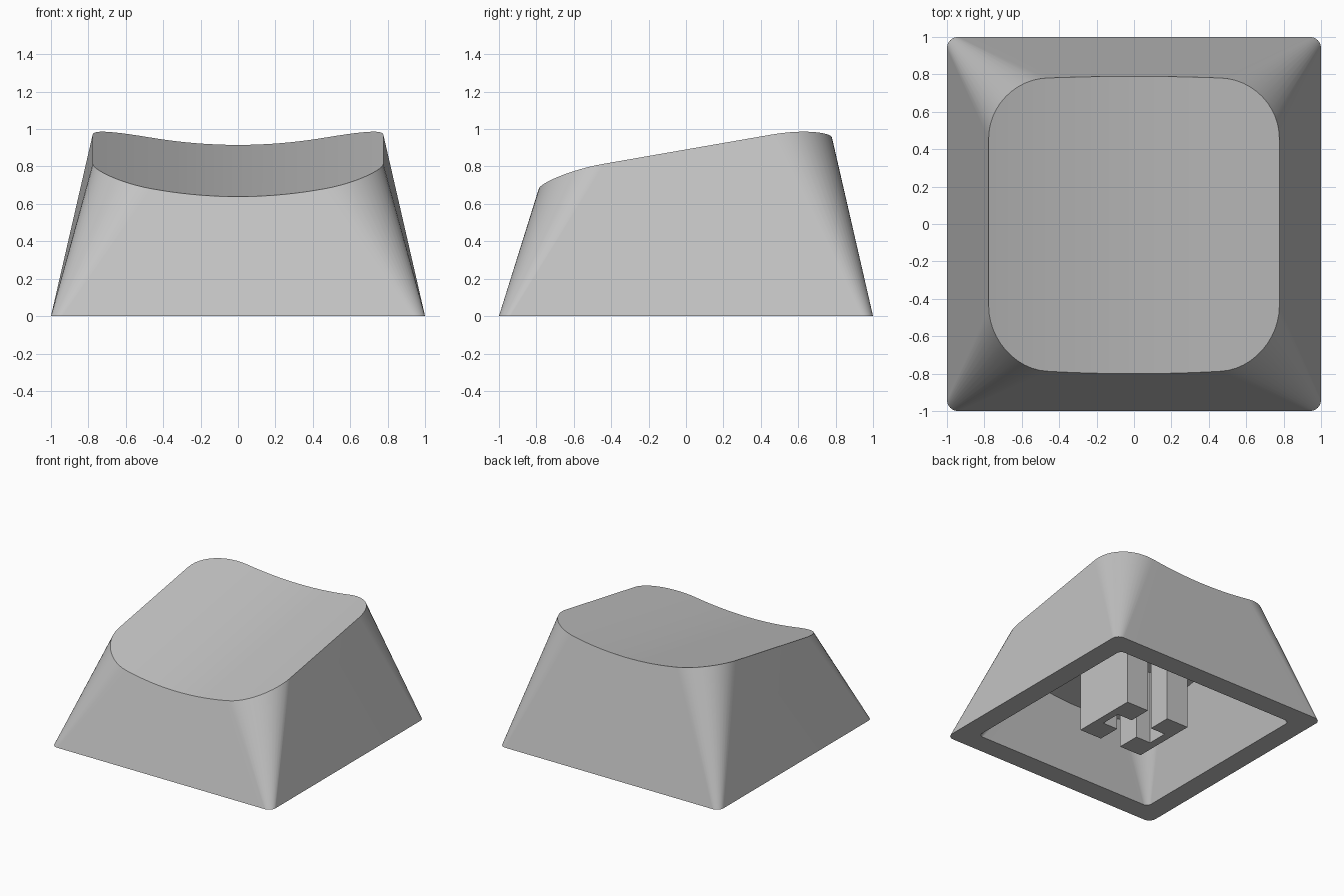
import bpy
import bmesh
import math

default = bpy.data.objects.get("Cube")
if default:
    bpy.data.objects.remove(default, do_unlink=True)

plastic = bpy.data.materials.new("grey_plastic")
plastic.use_nodes = True
colour = (0.55, 0.55, 0.55, 1)
plastic.diffuse_color = colour
plastic.node_tree.nodes["Principled BSDF"].inputs["Base Color"].default_value = colour

FRONT_SLOPE, BACK_SLOPE = 0.3125, 0.23
THICKNESS = 0.165


def dish(x, y):
    """Height of the tilted, scooped top."""
    return 0.778 + 0.174 * y + 0.187 * x * x


def columns(half, rx, drop, steps=12, flat=16):
    """Half outline from left to right: x position and share of full depth."""
    corner = [(half - rx + rx * math.sin(a), 1 - drop + drop * math.cos(a))
              for a in (i * math.pi / 2 / steps for i in range(1, steps + 1))]
    edge = half - rx
    middle = [(-edge + 2 * edge * i / flat, 1) for i in range(flat + 1)]
    return [(-x, v) for x, v in reversed(corner)] + middle + corner


def base_ring(half, radius):
    cols = columns(half, radius, radius / half)
    front = [(x, -v * half, 0) for x, v in cols]
    return front + [(x, v * half, 0) for x, v in reversed(cols)]


def top_ring(base, half, rx, drop, lower):
    """Outline where the sloping walls meet the dished surface."""
    def meet(x, v, side):
        slope = FRONT_SLOPE if side < 0 else BACK_SLOPE
        y = 0
        for _ in range(20):
            z = dish(x, y) - lower
            y = side * v * (base - slope * z)
        return (x, y, dish(x, y) - lower)
    cols = columns(half, rx, drop)
    return [meet(x, v, -1) for x, v in cols] + [meet(x, v, 1) for x, v in reversed(cols)]


def finish(bm, name):
    bmesh.ops.recalc_face_normals(bm, faces=bm.faces[:])
    mesh = bpy.data.meshes.new(name)
    bm.to_mesh(mesh)
    bm.free()
    mesh.materials.append(plastic)
    obj = bpy.data.objects.new(name, mesh)
    bpy.context.collection.objects.link(obj)
    return obj


# Hollow cap shell: ceiling, inner walls, rim, outer walls and dished top
bm = bmesh.new()
rings = [[bm.verts.new(p) for p in ring] for ring in (
    top_ring(0.83, 0.645, 0.22, 0.32, THICKNESS),
    base_ring(0.83, 0.04),
    base_ring(1.0, 0.06),
    top_ring(1.0, 0.777, 0.31, 0.41, 0))]
count = len(rings[0])
for low, high in zip(rings, rings[1:]):
    for i in range(count):
        j = (i + 1) % count
        bm.faces.new((low[i], low[j], high[j], high[i]))
for ring in (rings[0], rings[-1]):
    for i in range(count // 2 - 1):
        bm.faces.new((ring[i], ring[i + 1], ring[count - 2 - i], ring[count - 1 - i]))
shell = finish(bm, "cap_shell")
bpy.ops.object.select_all(action="DESELECT")
shell.select_set(True)
bpy.context.view_layer.objects.active = shell
bpy.ops.object.shade_smooth_by_angle(angle=math.radians(35))
weighted = shell.modifiers.new("even_shading", "WEIGHTED_NORMAL")
weighted.keep_sharp = True

# Mounting stem: two notched halves leaving a cross-shaped socket
half_profile = [(0.095, 0.275), (0.295, 0.275), (0.295, -0.275), (0.095, -0.275),
                (0.095, -0.085), (0.23, -0.085), (0.23, 0.085), (0.095, 0.085)]
for name, side in (("left_stem_half", 1), ("right_stem_half", -1)):
    bm = bmesh.new()
    bottom = [bm.verts.new((side * x, y, 0)) for x, y in half_profile]
    top = [bm.verts.new((side * x, y, dish(x, y) - THICKNESS + 0.03)) for x, y in half_profile]
    bm.faces.new(bottom)
    bm.faces.new(top)
    for i in range(len(bottom)):
        j = (i + 1) % len(bottom)
        bm.faces.new((bottom[i], bottom[j], top[j], top[i]))
    finish(bm, name)
